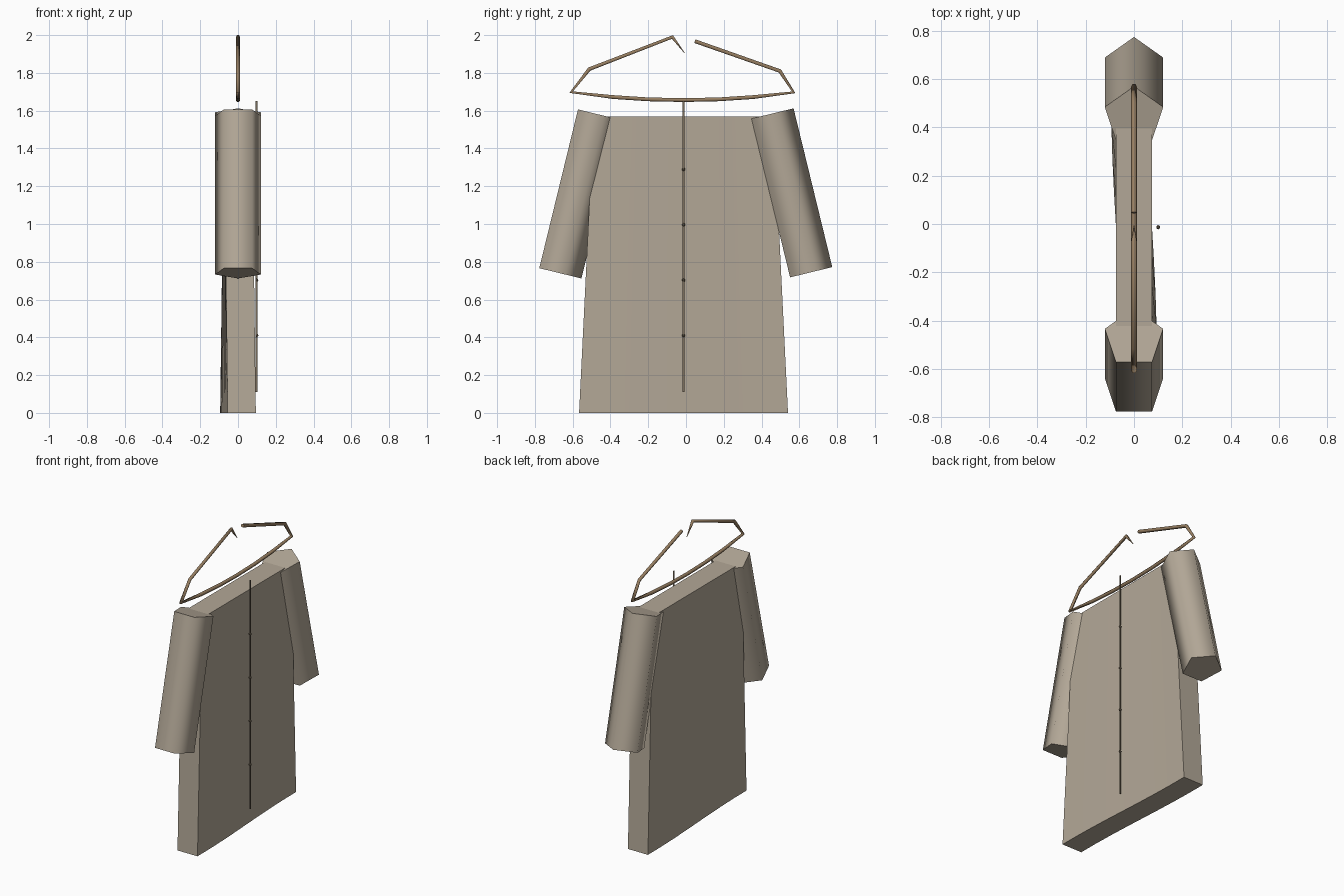
import bpy, bmesh
from math import sin, radians
from mathutils import Matrix, Vector

if "Cube" in bpy.data.objects:
    bpy.data.objects.remove(bpy.data.objects["Cube"])

MID = -0.013  # centre plane of the garment along y


def material(name, color):
    m = bpy.data.materials.new(name)
    m.diffuse_color = (*color, 1)
    m.use_nodes = True
    m.node_tree.nodes["Principled BSDF"].inputs["Base Color"].default_value = m.diffuse_color
    return m


CLOTH = material("cloth", (0.45, 0.39, 0.31))
WOOD = material("wood", (0.31, 0.21, 0.12))
TRIM = material("trim", (0.20, 0.16, 0.11))


def finish(bm, name, mat, angle=30):
    bmesh.ops.recalc_face_normals(bm, faces=bm.faces[:])
    me = bpy.data.meshes.new(name)
    bm.to_mesh(me)
    bm.free()
    me.materials.append(mat)
    ob = bpy.data.objects.new(name, me)
    bpy.context.collection.objects.link(ob)
    bpy.ops.object.select_all(action='DESELECT')
    ob.select_set(True)
    bpy.context.view_layer.objects.active = ob
    bpy.ops.object.shade_smooth_by_angle(angle=radians(angle))
    return ob


def cylinder(name, mat, sides, radius, depth, matrix, angle):
    bm = bmesh.new()
    bmesh.ops.create_cone(bm, cap_ends=True, segments=sides, radius1=radius,
                          radius2=radius, depth=depth, matrix=matrix)
    return finish(bm, name, mat, angle)


# Coat body: tapered slab whose hem waves gently from side to side
bm = bmesh.new()
rings = []
STEPS, HALF, TOP = 8, 0.0745, 1.57
for i in range(STEPS + 1):
    t = i / STEPS * 2 - 1
    yb, yt = t * 0.553, t * 0.476
    wave = -0.02 * sin(3 * yb)
    rings.append([bm.verts.new(p) for p in (
        (wave - HALF, yb + MID, 0), (wave + HALF, yb + MID, 0),
        (HALF, yt + MID, TOP), (-HALF, yt + MID, TOP))])
for a, b in zip(rings, rings[1:]):
    for k in range(4):
        n = (k + 1) % 4
        bm.faces.new((a[k], a[n], b[n], b[k]))
bm.faces.new(rings[0])
bm.faces.new(rings[-1])
finish(bm, "coat_body", CLOTH)

# Sleeves: five-sided tubes splayed outward
for side, name in ((1, "sleeve_left"), (-1, "sleeve_right")):
    mat = (Matrix.Translation((0, MID + side * 0.5615, 1.162))
           @ Matrix.Rotation(radians(13.7) * side, 4, 'X'))
    cylinder(name, CLOTH, 5, 0.127, 0.865, mat, 80)

# Front closure strip
cylinder("placket", TRIM, 3, 0.006, 1.54, Matrix.Translation((0.099, MID, 0.88))
         @ Matrix.Rotation(radians(90), 4, 'Z'), 30)

# Buttons along the strip
for i in range(4):
    bm = bmesh.new()
    bmesh.ops.create_uvsphere(bm, u_segments=6, v_segments=4, radius=0.009,
                              matrix=Matrix.Translation((0.1, MID, 0.41 + i * 0.293)))
    finish(bm, f"button_{i + 1}", TRIM)

# Hanger: one bent rod, open at the top, ending in a short tapered tip
path = [(0.047, 1.968), (0.497, 1.81), (0.57, 1.697),
        (0.357, 1.672), (0.175, 1.66), (MID, 1.656), (-0.2, 1.66), (-0.385, 1.672),
        (-0.608, 1.698), (-0.512, 1.82), (-0.072, 1.99), (-0.008, 1.906)]
cu = bpy.data.curves.new("hanger", 'CURVE')
cu.dimensions = '3D'
cu.bevel_depth = 0.0115
cu.bevel_resolution = 1
cu.use_fill_caps = True
sp = cu.splines.new('POLY')
sp.points.add(len(path) - 1)
for p, (y, z) in zip(sp.points, path):
    p.co = (0, y, z, 1)
sp.points[-1].radius = 0.15
cu.materials.append(WOOD)
hanger = bpy.data.objects.new("hanger", cu)
bpy.context.collection.objects.link(hanger)
